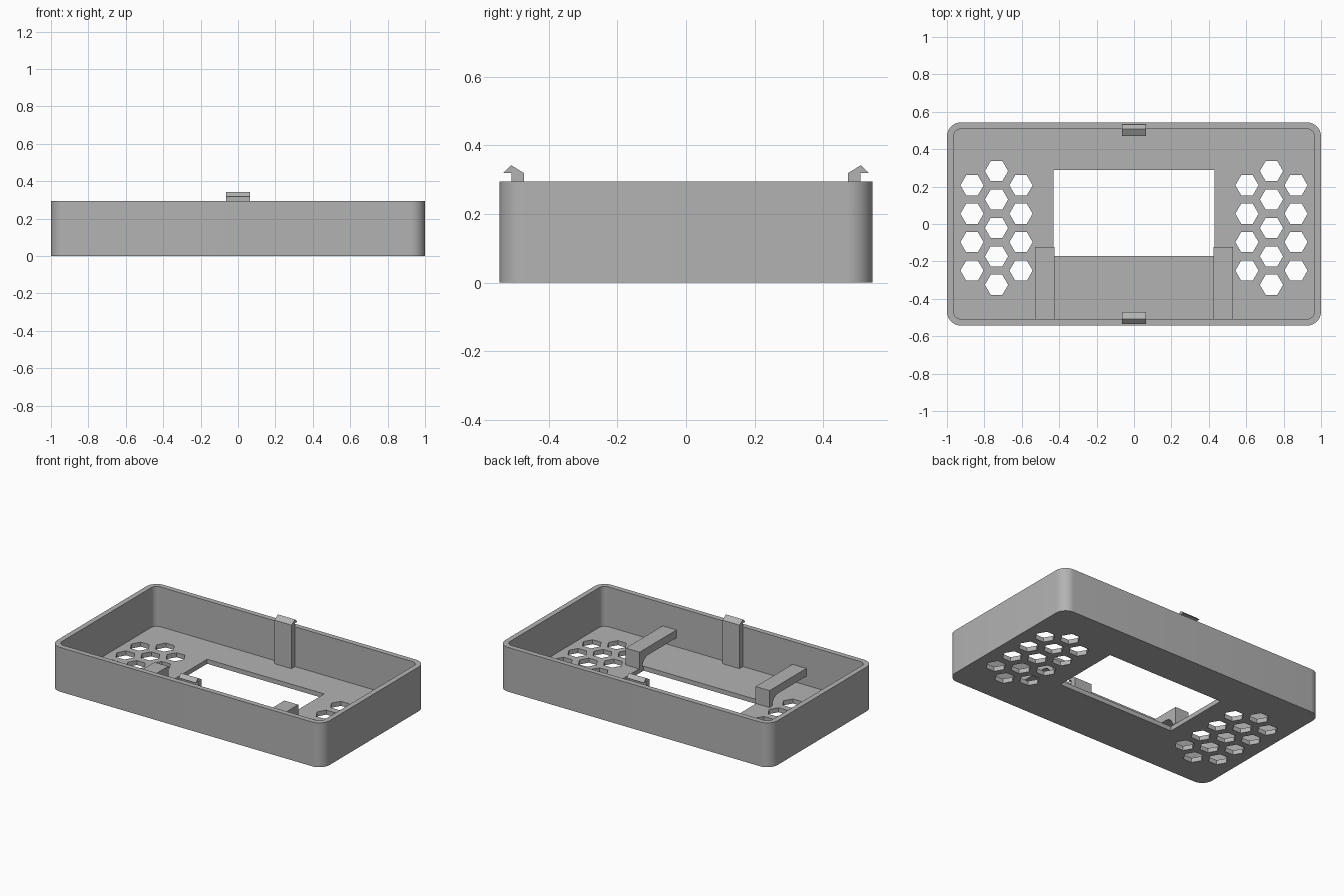
import bpy
import bmesh
from math import cos, sin, pi, radians
from mathutils import Vector

cube = bpy.data.objects.get("Cube")
if cube:
    bpy.data.objects.remove(cube, do_unlink=True)

grey = bpy.data.materials.new("matte grey plastic")
grey.use_nodes = True
COLOUR = (0.45, 0.45, 0.45, 1)
grey.diffuse_color = COLOUR
grey.node_tree.nodes["Principled BSDF"].inputs["Base Color"].default_value = COLOUR

HALF_X, HALF_Y, HEIGHT = 1.0, 0.543, 0.294
WALL, FLOOR = 0.035, 0.03


def rounded_rect(hx, hy, r, steps=10):
    pts = []
    for q, (sx, sy) in enumerate([(1, 1), (-1, 1), (-1, -1), (1, -1)]):
        for i in range(steps + 1):
            a = (q + i / steps) * pi / 2
            pts.append((sx * (hx - r) + r * cos(a), sy * (hy - r) + r * sin(a)))
    return pts


def prism(name, outlines, to_3d, offset):
    """Extrude each closed 2D outline along the offset vector."""
    bm = bmesh.new()
    for pts in outlines:
        face = bm.faces.new([bm.verts.new(to_3d(*p)) for p in pts])
        out = bmesh.ops.extrude_face_region(bm, geom=[face])
        moved = [v for v in out["geom"] if isinstance(v, bmesh.types.BMVert)]
        bmesh.ops.translate(bm, verts=moved, vec=Vector(offset))
    bmesh.ops.recalc_face_normals(bm, faces=bm.faces)
    mesh = bpy.data.meshes.new(name)
    bm.to_mesh(mesh)
    bm.free()
    mesh.materials.append(grey)
    obj = bpy.data.objects.new(name, mesh)
    bpy.context.collection.objects.link(obj)
    return obj


def activate(obj):
    bpy.ops.object.select_all(action="DESELECT")
    obj.select_set(True)
    bpy.context.view_layer.objects.active = obj


def cut(obj, cutter):
    mod = obj.modifiers.new("cut", "BOOLEAN")
    mod.operation, mod.solver, mod.object = "DIFFERENCE", "EXACT", cutter
    activate(obj)
    bpy.ops.object.modifier_apply(modifier=mod.name)
    bpy.data.objects.remove(cutter, do_unlink=True)


# Open tray with rounded corners
tray = prism("tray", [rounded_rect(HALF_X, HALF_Y, 0.075)],
             lambda x, y: (x, y, 0), (0, 0, HEIGHT))
cut(tray, prism("cavity_cutter", [rounded_rect(HALF_X - WALL, HALF_Y - WALL, 0.04)],
                lambda x, y: (x, y, FLOOR), (0, 0, 1)))

# Display window and the honeycomb vents on both sides
holes = [[(-0.43, -0.17), (0.43, -0.17), (0.43, 0.29), (-0.43, 0.29)]]
for side in (-1, 1):
    for column, count in ((0.604, 4), (0.735, 5), (0.866, 4)):
        for i in range(count):
            cy = -0.021 + 0.152 * (i - (count - 1) / 2)
            holes.append([(side * column + 0.062 * cos(k * pi / 3),
                           cy + 0.062 * sin(k * pi / 3)) for k in range(6)])
cut(tray, prism("hole_cutter", holes, lambda x, y: (x, y, -0.1), (0, 0, 0.2)))
activate(tray)
bpy.ops.object.shade_smooth_by_angle(angle=radians(30))

# Snap clips: a post on the inside of each long wall with an outward barb
for name, s in (("front_clip", -1), ("back_clip", 1)):
    profile = [(0.471, FLOOR), (0.471, 0.319), (0.509, 0.342), (0.533, 0.319),
               (0.508, 0.319), (0.508, FLOOR)]
    prism(name, [profile], lambda y, z: (-0.063, s * y, z), (0.126, 0, 0))

# Support arms: a bar from the front wall ending in a leg with a curved inner corner
TOP, UNDER, END = 0.142, 0.09, -0.122
curve = [(-0.215 + 0.065 * cos(a), FLOOR + (UNDER - FLOOR) * sin(a))
         for a in (i * pi / 16 for i in range(9))]
arm = [(END, FLOOR), (END, TOP), (-0.508, TOP), (-0.508, UNDER)] + curve[::-1]
for name, x in (("right_support_arm", -0.528), ("left_support_arm", 0.426)):
    prism(name, [arm], lambda y, z: (x, y, z), (0.102, 0, 0))
